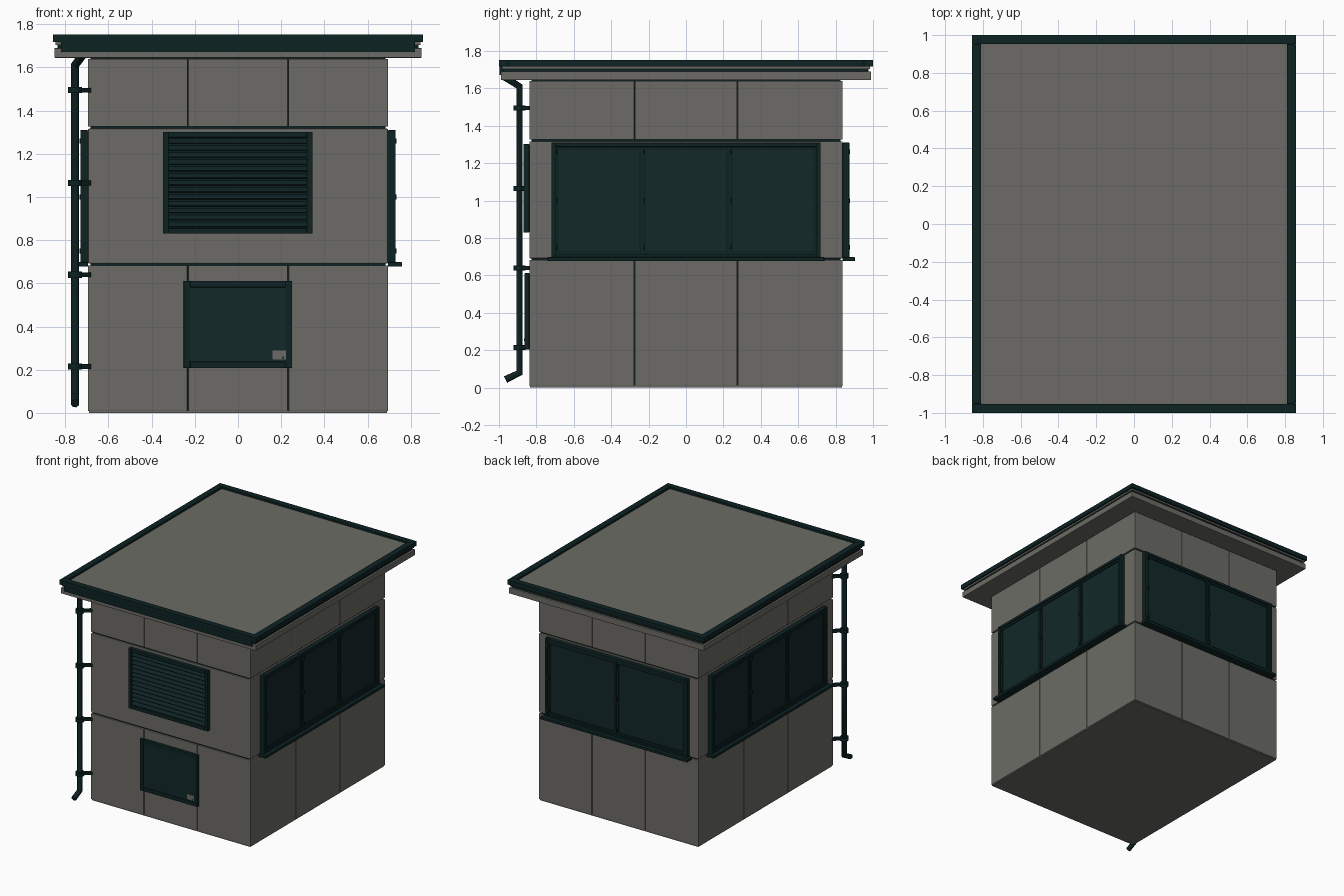
import bpy, bmesh, math
from mathutils import Matrix, Vector

cube = bpy.data.objects.get("Cube")
if cube:
    bpy.data.objects.remove(cube, do_unlink=True)


def material(name, rgb):
    m = bpy.data.materials.new(name)
    m.use_nodes = True
    m.diffuse_color = (*rgb, 1)
    m.node_tree.nodes["Principled BSDF"].inputs["Base Color"].default_value = (*rgb, 1)
    return m


GREY = material("warm grey panel", (0.15, 0.148, 0.132))
DARK = material("dark teal trim", (0.004, 0.016, 0.017))
GLASS = material("dark teal glass", (0.006, 0.021, 0.022))
HALF_X, HALF_Y = 0.695, 0.838


def add_object(name, bm, mat, bevel=0):
    mesh = bpy.data.meshes.new(name)
    bm.to_mesh(mesh)
    bm.free()
    mesh.materials.append(mat)
    ob = bpy.data.objects.new(name, mesh)
    bpy.context.collection.objects.link(ob)
    if bevel:
        mod = ob.modifiers.new("Bevel", "BEVEL")
        mod.width, mod.segments = bevel, 2
    return ob


def boxes(name, mat, parts, bevel=0, matrix=Matrix()):
    """Each part is (x0, x1, y0, y1, z0, z1)."""
    bm = bmesh.new()
    for x0, x1, y0, y1, z0, z1 in parts:
        place = Matrix.Translation(((x0 + x1) / 2, (y0 + y1) / 2, (z0 + z1) / 2))
        size = Matrix.Diagonal((x1 - x0, y1 - y0, z1 - z0, 1))
        bmesh.ops.create_cube(bm, size=1, matrix=matrix @ place @ size)
    return add_object(name, bm, mat, bevel)


def ring(u0, u1, z0, z1, w, y0, y1):
    """Four bars of an upright rectangular frame."""
    return [(u0, u0 + w, y0, y1, z0, z1), (u1 - w, u1, y0, y1, z0, z1),
            (u0 + w, u1 - w, y0, y1, z0, z0 + w), (u0 + w, u1 - w, y0, y1, z1 - w, z1)]


def flat_ring(x, y, w, z0, z1):
    """Four bars of a lying rectangular frame."""
    return [(-x, x, -y, -y + w, z0, z1), (-x, x, y - w, y, z0, z1),
            (-x, -x + w, -y + w, y - w, z0, z1), (x - w, x, -y + w, y - w, z0, z1)]


# Walls: a dark core seen through the gaps between grey cladding panels
boxes("wall_core", DARK, [(-0.683, 0.683, -0.826, 0.826, 0.012, 1.65)])
boxes("floor_plate", GREY, [(-0.69, 0.69, -0.833, 0.833, 0, 0.012)])


def spans(half, seam, gap):
    return [(-half, -seam - gap), (-seam + gap, seam - gap), (seam + gap, half)]


def cladding(name, z0, z1, gap):
    parts = []
    for i, (x0, x1) in enumerate(spans(HALF_X, 0.232, gap)):
        for j, (y0, y1) in enumerate(spans(HALF_Y, 0.275, gap)):
            if (i, j) != (1, 1):
                parts.append((x0, x1, y0, y1, z0, z1))
    boxes(name, GREY, parts, 0.004)


cladding("lower_panels", 0.008, 0.683, 0.002)
cladding("upper_panels", 1.326, 1.64, 0.001)
boxes("middle_panels", GREY, [(-HALF_X, HALF_X, -HALF_Y, HALF_Y, 0.691, 1.317)], 0.006)


# Windows on three walls
def window(side, angle, dist, half, panes):
    # Local -y points out of the wall, whose face lies at y = 0
    m = Matrix.Rotation(math.radians(angle), 4, "Z") @ Matrix.Translation((0, -dist, 0))
    z0, z1 = 0.69, 1.31
    boxes(side + "_window_frame", DARK, ring(-half, half, z0, z1, 0.022, -0.035, 0), 0.003, m)
    step = 2 * (half - 0.022) / panes
    sashes, hinges = [], []
    for i in range(panes):
        u = -half + 0.022 + i * step
        sashes += ring(u + 0.002, u + step - 0.002, z0 + 0.024, z1 - 0.024, 0.016, -0.028, 0)
        for z in (0.75, 1.0, 1.26):
            hinges.append((u + 0.004, u + 0.014, -0.04, -0.02, z - 0.012, z + 0.012))
    boxes(side + "_window_sashes", DARK, sashes, 0, m)
    boxes(side + "_window_hinges", DARK, hinges, 0, m)
    boxes(side + "_window_glass", GLASS, [(-half + 0.01, half - 0.01, -0.02, 0, z0 + 0.01, z1 - 0.01)], 0, m)
    boxes(side + "_window_sill", DARK, [(-half - 0.02, half + 0.02, -0.065, 0, 0.677, 0.698)], 0.003, m)


window("left", 90, HALF_X, 0.72, 3)
window("right", -90, HALF_X, 0.72, 3)
window("back", 180, HALF_Y, 0.62, 2)

# Louvred vent on the front
front = Matrix.Translation((0, -HALF_Y, 0))
boxes("vent_frame", DARK, ring(-0.348, 0.345, 0.83, 1.302, 0.026, -0.032, 0), 0.003, front)
boxes("vent_backing", DARK, [(-0.33, 0.33, -0.004, 0, 0.85, 1.28)], 0, front)
slats, count = bmesh.new(), 13
for i in range(count):
    z = 0.872 + i * 0.0322
    bmesh.ops.create_cube(slats, size=1, matrix=front @ Matrix.Translation((0, -0.015, z))
                          @ Matrix.Rotation(math.radians(40), 4, "X")
                          @ Matrix.Diagonal((0.65, 0.03, 0.005, 1)))
add_object("vent_slats", slats, DARK)

# Service hatch with its latch
boxes("hatch_frame", DARK, ring(-0.252, 0.25, 0.207, 0.612, 0.03, -0.026, 0), 0.003, front)
boxes("hatch_door", GLASS, [(-0.224, 0.222, -0.02, 0, 0.235, 0.584)], 0, front)
boxes("hatch_latch", GREY, [(0.16, 0.226, -0.026, -0.015, 0.248, 0.288)], 0, front)
boxes("hatch_keyhole", DARK, [(0.206, 0.214, -0.028, -0.02, 0.25, 0.262)], 0, front)

# Roof: grey eaves, recessed dark band, top sheet and dark edge trim
boxes("roof_eaves", GREY, [(-0.85, 0.85, -0.99, 0.99, 1.645, 1.69)], 0.003)
boxes("roof_band", DARK, [(-0.835, 0.835, -0.975, 0.975, 1.688, 1.707)])
boxes("roof_sheet", GREY, [(-0.845, 0.845, -0.985, 0.985, 1.705, 1.738)])
boxes("roof_trim", DARK, flat_ring(0.857, 1.0, 0.048, 1.717, 1.753), 0.002)
boxes("roof_gutter", DARK, [(-0.82, 0.82, -0.998, -0.95, 1.672, 1.718)], 0.003)

# Drainpipe on the front right corner
PX, PY = -0.755, -0.89
curve = bpy.data.curves.new("drainpipe", "CURVE")
curve.dimensions = "3D"
curve.bevel_depth, curve.bevel_resolution, curve.use_fill_caps = 0.02, 2, True
path = [(-0.715, -0.975, 1.665), (PX, PY, 1.61), (PX, PY, 0.08), (PX, -0.965, 0.043)]
spline = curve.splines.new("POLY")
spline.points.add(len(path) - 1)
for point, co in zip(spline.points, path):
    point.co = (*co, 1)
curve.materials.append(DARK)
pipe = bpy.data.objects.new("drainpipe", curve)
bpy.context.collection.objects.link(pipe)
bpy.ops.object.select_all(action="DESELECT")
pipe.select_set(True)
bpy.context.view_layer.objects.active = pipe
bpy.ops.object.convert(target="MESH")
bpy.ops.object.shade_smooth_by_angle(angle=math.radians(50))

# Pipe clamps with arms reaching to the wall corner
clamps = bmesh.new()
arm = Vector((-0.688 - PX, -0.83 - PY, 0))
for z in (0.215, 0.64, 1.065, 1.495):
    at = Matrix.Translation((PX, PY, z))
    bmesh.ops.create_cone(clamps, cap_ends=True, segments=12, radius1=0.032, radius2=0.032,
                          depth=0.028, matrix=at)
    bmesh.ops.create_cube(clamps, size=1, matrix=at @ Matrix.Translation(arm / 2)
                          @ Matrix.Rotation(math.atan2(arm.y, arm.x), 4, "Z")
                          @ Matrix.Diagonal((arm.length, 0.022, 0.022, 1)))
add_object("pipe_clamps", clamps, DARK)
